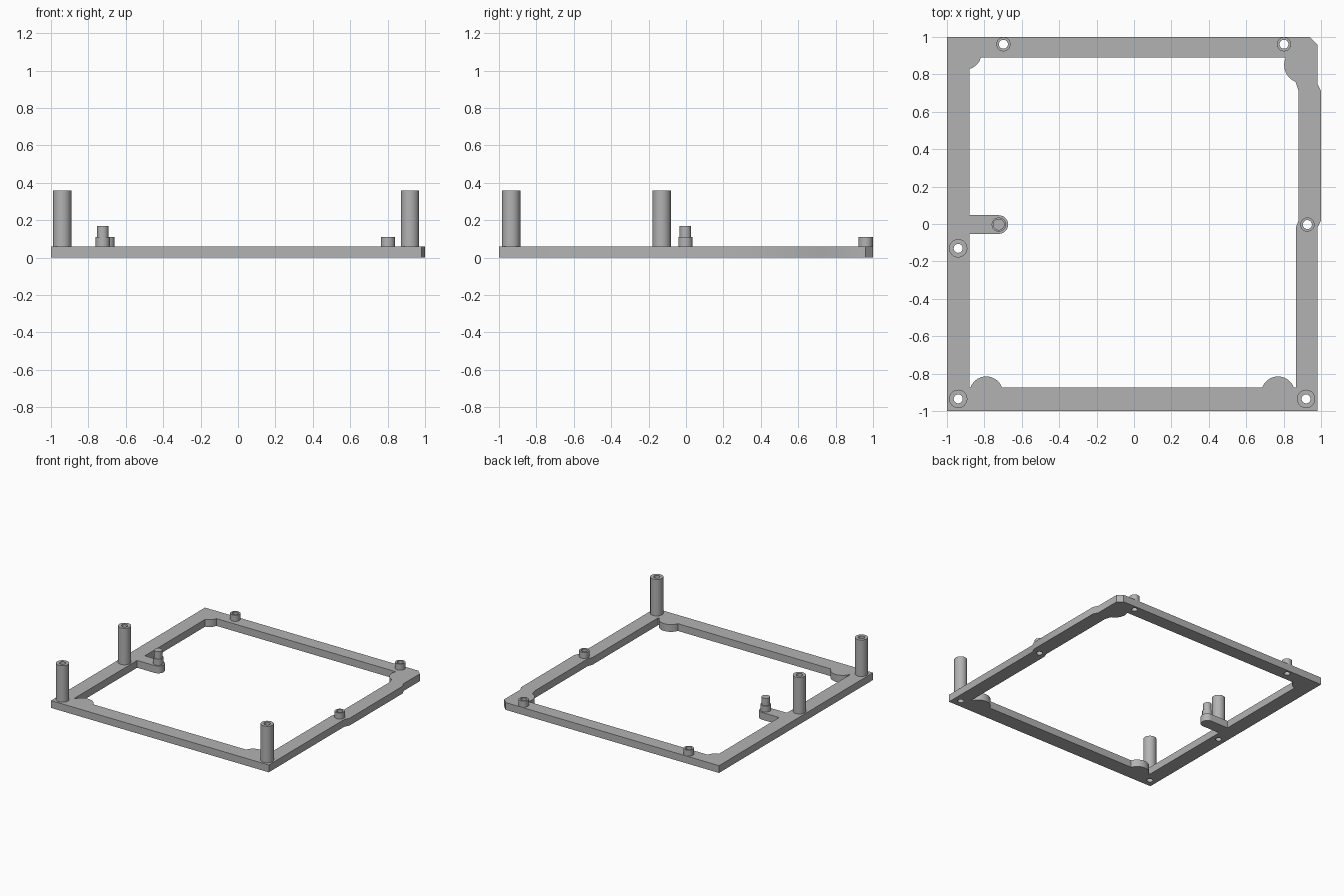
import bpy, bmesh
from math import cos, sin, radians

cube = bpy.data.objects.get("Cube")
if cube:
    bpy.data.objects.remove(cube, do_unlink=True)

grey = bpy.data.materials.new("plain grey")
grey.use_nodes = True
colour = (0.45, 0.45, 0.45, 1)
grey.diffuse_color = colour
grey.node_tree.nodes["Principled BSDF"].inputs["Base Color"].default_value = colour


def arc(centre, r, start, end, steps=14):
    angles = [radians(start + (end - start) * i / steps) for i in range(steps + 1)]
    return [(centre[0] + r * cos(a), centre[1] + r * sin(a)) for a in angles]


def circle(centre, r, steps=32):
    return arc(centre, r, 0, 360, steps)[:-1]


def extrude_outlines(name, loops, bottom, top):
    """Fill the first loop, with the other loops as holes, and raise it."""
    bm = bmesh.new()
    for loop in loops:
        verts = [bm.verts.new((x, y, bottom)) for x, y in loop]
        for a, b in zip(verts, verts[1:] + verts[:1]):
            bm.edges.new((a, b))
    bmesh.ops.triangle_fill(bm, use_beauty=True, edges=bm.edges[:], normal=(0, 0, 1))
    raised = bmesh.ops.extrude_face_region(bm, geom=bm.faces[:], use_keep_orig=True)
    new_verts = [v for v in raised["geom"] if isinstance(v, bmesh.types.BMVert)]
    bmesh.ops.translate(bm, verts=new_verts, vec=(0, 0, top - bottom))
    bmesh.ops.recalc_face_normals(bm, faces=bm.faces[:])
    mesh = bpy.data.meshes.new(name)
    bm.to_mesh(mesh)
    bm.free()
    mesh.materials.append(grey)
    obj = bpy.data.objects.new(name, mesh)
    bpy.context.collection.objects.link(obj)
    bpy.ops.object.select_all(action="DESELECT")
    obj.select_set(True)
    bpy.context.view_layer.objects.active = obj
    bpy.ops.object.shade_smooth_by_angle(angle=radians(30))
    return obj


PLATE = 0.06
HOLE = 0.024
tall_posts = {"right_side_post": (-0.94, -0.13),
              "front_right_post": (-0.94, -0.935),
              "front_left_post": (0.92, -0.935)}
short_bosses = {"back_right_boss": (-0.698, 0.961),
                "back_left_boss": (0.802, 0.961),
                "left_side_boss": (0.927, -0.003)}
stud = (-0.723, -0.003)

# Flat frame with a stepped left edge, rounded inner lobes and a side arm
outer = [(-1, -1), (0.98, -1), (0.98, -0.02), (1, 0.02), (1, 0.71),
         (0.98, 0.75), (0.98, 0.96), (0.94, 1), (-1, 1)]
inner = [(-0.88, -0.875)]
inner += arc((-0.79, -0.905), 0.09, 160, 20)
inner += arc((0.77, -0.905), 0.09, 160, 20)
inner += [(0.865, -0.875), (0.865, -0.02), (0.88, 0.02), (0.88, 0.71)]
inner += arc((0.9, 0.85), 0.097, 248, 156)
inner += arc((-0.9, 0.91), 0.083, -14, -76)
inner += [(-0.88, 0.047)]
inner += arc(stud, 0.05, 90, -90)
inner += [(-0.88, -0.053)]
screw_holes = [circle(c, HOLE) for c in [*tall_posts.values(), *short_bosses.values()]]
extrude_outlines("frame", [outer, inner] + screw_holes, 0, PLATE)

# Hollow posts and bosses
for name, c in tall_posts.items():
    extrude_outlines(name, [circle(c, 0.049), circle(c, HOLE)], PLATE, 0.36)
for name, c in short_bosses.items():
    extrude_outlines(name, [circle(c, 0.038), circle(c, HOLE)], PLATE, 0.11)

# Solid stepped stud at the end of the arm
extrude_outlines("stud_base", [circle(stud, 0.038)], PLATE, 0.11)
extrude_outlines("stud_pin", [circle(stud, 0.031)], 0.11, 0.17)
